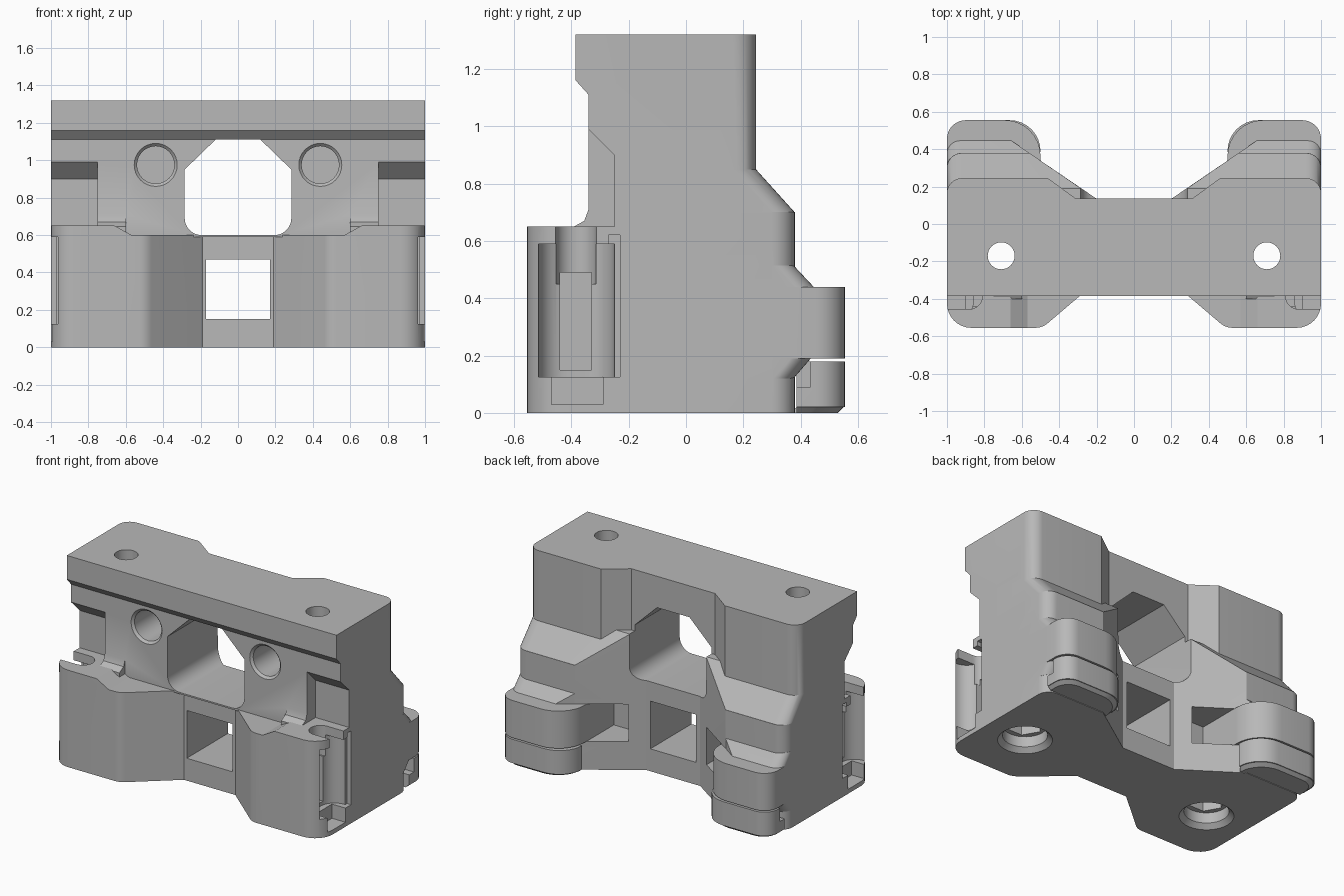
import bpy, bmesh, math
from mathutils import Vector

if "Cube" in bpy.data.objects:
    bpy.data.objects.remove(bpy.data.objects["Cube"])

grey = bpy.data.materials.new("plain grey")
grey.use_nodes = True
grey.diffuse_color = (0.48, 0.48, 0.48, 1)
grey.node_tree.nodes["Principled BSDF"].inputs["Base Color"].default_value = grey.diffuse_color


def rounded(points):
    """Replace each (x, y, radius) corner with an arc."""
    out = []
    for i, p in enumerate(points):
        c = Vector(p[:2])
        if len(p) < 3:
            out.append(c)
            continue
        a = (Vector(points[i - 1][:2]) - c).normalized()
        b = (Vector(points[(i + 1) % len(points)][:2]) - c).normalized()
        half = a.angle(b) / 2
        mid = c + (a + b).normalized() * p[2] / math.sin(half)
        start, end = c + a * p[2] / math.tan(half), c + b * p[2] / math.tan(half)
        u, v = start - mid, end - mid
        turn = u.angle(v)
        for k in range(9):
            t = k / 8
            out.append(mid + (u * math.sin((1 - t) * turn) + v * math.sin(t * turn)) / math.sin(turn))
    return out


def loft(name, low, high, lo, hi, axis="z"):
    """Solid between two matching outlines placed along an axis."""
    bm = bmesh.new()
    place = {"z": lambda p, d: (p[0], p[1], d),
             "x": lambda p, d: (d, p[0], p[1]),
             "y": lambda p, d: (p[0], d, p[1])}[axis]
    rings = [[bm.verts.new(place(p, d)) for p in rounded(pts)]
             for pts, d in ((low, lo), (high, hi))]
    bm.faces.new(rings[0])
    bm.faces.new(rings[1])
    n = len(rings[0])
    for i in range(n):
        j = (i + 1) % n
        bm.faces.new((rings[0][i], rings[0][j], rings[1][j], rings[1][i]))
    bmesh.ops.recalc_face_normals(bm, faces=bm.faces)
    mesh = bpy.data.meshes.new(name)
    bm.to_mesh(mesh)
    bm.free()
    mesh.materials.append(grey)
    ob = bpy.data.objects.new(name, mesh)
    bpy.context.collection.objects.link(ob)
    return ob


def prism(name, pts, lo, hi, axis="z"):
    return loft(name, pts, pts, lo, hi, axis)


def box(name, x, y, z):
    return prism(name, [(x[0], y[0]), (x[1], y[0]), (x[1], y[1]), (x[0], y[1])], *z)


def circle(cx, cy, r, n=32):
    return [(cx + r * math.cos(math.tau * i / n), cy + r * math.sin(math.tau * i / n)) for i in range(n)]


def combine(target, tool, operation="DIFFERENCE"):
    mod = target.modifiers.new("combine", "BOOLEAN")
    mod.operation, mod.solver, mod.object = operation, "EXACT", tool
    bpy.context.view_layer.objects.active = target
    bpy.ops.object.modifier_apply(modifier=mod.name)
    bpy.data.objects.remove(tool)


def flip(pts, s):
    return [(p[0] * s, *p[1:]) for p in pts]


def symmetric(half):
    return half + flip(half[::-1], -1)


def rear_plan(y, corner=0.08):
    """Flared rear half outline whose back wall lies at y."""
    return symmetric([(1, -0.1), (1, y, corner), (0.56 + (y - 0.38) * 1.46, y), (0.2, 0.135)])


def rear_wedge(s, y):
    """Outline of the ledge beside a lug."""
    return flip([(1, 0.1), (1, y, 0.07), (0.56 + (y - 0.38) * 1.46, y), (0.32, 0.21), (0.32, 0.1)], s)


# Upper block with its stepped front and corner reliefs
body = prism("main_body", symmetric([(1, -0.385), (1, 0.245, 0.08), (0.46, 0.245), (0.31, 0.135)]), 0.59, 1.32)
combine(body, prism("front_step", [(-0.5, 1.16), (-0.385, 1.16), (-0.34, 1.11), (-0.34, 0.5), (-0.5, 0.5)], -1.1, 1.1, "x"))
for s in (-1, 1):
    combine(body, prism("corner_relief", [(-0.5, 1.15), (-0.25, 0.9), (-0.25, 0.5), (-0.5, 0.5)],
                        s * 0.75, s * 1.1, "x"))

# Rear lower half and the slope above it
combine(body, prism("rear_base", rear_plan(0.38), 0, 0.7), "UNION")
combine(body, loft("rear_slope", rear_plan(0.38), rear_plan(0.19), 0.699, 0.91), "UNION")

# Front lower half, lower in the middle than at its ends
front = prism("front_base", symmetric([(0.19, -0.3), (0.49, -0.555, 0.1), (1, -0.555, 0.13), (1, 0.1)]), 0, 0.65)
combine(front, prism("top_step", symmetric([(0.57, 0.6), (0.66, 0.65), (0.66, 0.8)]), -0.7, 0.2, "y"))
combine(body, front, "UNION")

# Lugs with their sloped ledges
for s in (-1, 1):
    plan = flip([(1, 0.2), (1, 0.555, 0.1), (0.5, 0.555, 0.19), (0.5, 0.2)], s)
    combine(body, prism("upper_lug", plan, 0.19, 0.44), "UNION")
    combine(body, loft("top_ledge", rear_wedge(s, 0.45), rear_wedge(s, 0.375), 0.435, 0.515), "UNION")
    combine(body, loft("under_ledge", rear_wedge(s, 0.375), rear_wedge(s, 0.44), 0.12, 0.195), "UNION")
    combine(body, prism("front_fillet", [(-0.3, 0.58), (-0.3, 0.71), (-0.34, 0.71), (-0.355, 0.67), (-0.4, 0.645), (-0.4, 0.58)],
                        s * 0.6, s * 0.75, "x"), "UNION")

# Central openings
combine(body, prism("octagon", symmetric([(0.12, 1.11), (0.285, 0.95), (0.285, 0.6, 0.09)]), -0.7, 0.7, "y"))
combine(body, box("window", (-0.17, 0.17), (-0.7, 0.7), (0.15, 0.47)))

for s in (-1, 1):
    # Rear pockets in the flared walls
    combine(body, box("rear_pocket", (s * 0.29, s * 0.5), (0.05, 0.36), (0.19, 0.44)))
    # Round front sockets with a bevelled rim
    combine(body, prism("socket", circle(s * 0.44, 0.975, 0.1), -0.5, 0.0, "y"))
    combine(body, loft("socket_rim", circle(s * 0.44, 0.975, 0.13), circle(s * 0.44, 0.975, 0.1), -0.355, -0.325, "y"))
    # Vertical bolt holes with nut recesses underneath
    cx, cy = s * 0.71, -0.17
    combine(body, prism("bolt_hole", circle(cx, cy, 0.072), -0.1, 1.4))
    combine(body, loft("recess_rim", circle(cx, cy, 0.175), circle(cx, cy, 0.135), -0.01, 0.03))
    combine(body, prism("recess", circle(cx, cy, 0.135), 0.02, 0.1))
    combine(body, prism("nut_recess", circle(cx, cy, 0.115, 6), 0.09, 0.2))
    # Side holder: round-ended slot, wide pocket, deep channel and lower notch
    slot = flip([(1.1, -0.455), (0.81, -0.455, 0.07), (0.81, -0.312, 0.07), (1.1, -0.312)], s)
    combine(body, prism("side_slot", slot, 0.45, 0.75))
    wide = flip([(1.1, -0.515), (0.86, -0.515, 0.1), (0.86, -0.25, 0.1), (1.1, -0.25)], s)
    combine(body, prism("wide_pocket", wide, 0.125, 0.59))
    combine(body, box("pocket_edge", (s * 0.97, s * 1.1), (-0.27, -0.23), (0.125, 0.62)))
    combine(body, box("deep_channel", (s * 0.78, s * 1.1), (-0.44, -0.33), (0.15, 0.49)))
    combine(body, box("lower_notch", (s * 0.9, s * 1.1), (-0.47, -0.29), (0.03, 0.14)))

# Separate lower lugs with a bevelled underside and an inner notch
parts = [body]
for s, side in ((-1, "right"), (1, "left")):
    def lug_plan(inset):
        e = 1 - inset
        return flip([(e, 0.385), (e, 0.555 - inset, 0.1), (0.5 + inset, 0.555 - inset, 0.165), (0.5 + inset, 0.385)], s)
    lug = loft(side + "_lower_lug", lug_plan(0.025), lug_plan(0), 0, 0.025)
    combine(lug, prism("lug_top", lug_plan(0), 0.02, 0.18), "UNION")
    combine(lug, box("lug_notch", (s * 0.9, s * 1.1), (0.35, 0.435), (0.09, 0.2)))
    parts.append(lug)

bpy.ops.object.select_all(action="DESELECT")
for ob in parts:
    ob.select_set(True)
bpy.context.view_layer.objects.active = body
bpy.ops.object.shade_smooth_by_angle(angle=math.radians(25))
